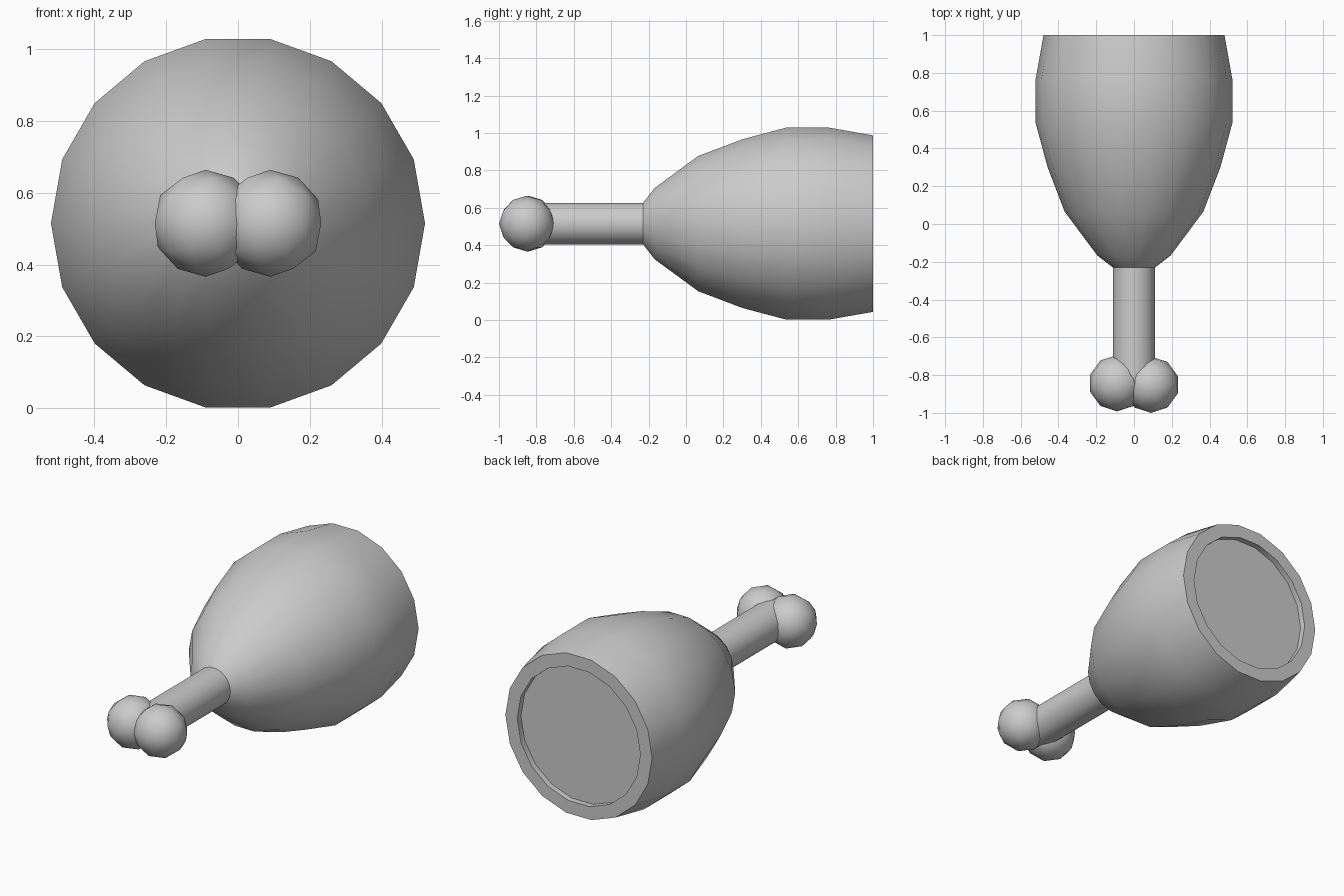
import bpy, bmesh, math
from mathutils import Matrix

if "Cube" in bpy.data.objects:
    bpy.data.objects.remove(bpy.data.objects["Cube"])

CZ = 0.515      # height of the central axis
SIDES = 18


def finish(name, bm):
    bmesh.ops.recalc_face_normals(bm, faces=bm.faces)
    mesh = bpy.data.meshes.new(name)
    bm.to_mesh(mesh)
    bm.free()
    ob = bpy.data.objects.new(name, mesh)
    bpy.context.collection.objects.link(ob)
    bpy.ops.object.select_all(action='DESELECT')
    ob.select_set(True)
    bpy.context.view_layer.objects.active = ob
    bpy.ops.object.shade_smooth_by_angle(angle=math.radians(40))
    return ob


def lathe(name, profile, cap_start=False, cap_end=False):
    """Revolve (y, radius) points around the y axis."""
    bm = bmesh.new()
    rings = []
    for y, r in profile:
        rings.append([bm.verts.new((r * math.cos(a), y, CZ + r * math.sin(a)))
                      for a in (math.tau * i / SIDES for i in range(SIDES))])
    for a, b in zip(rings, rings[1:]):
        for i in range(SIDES):
            j = (i + 1) % SIDES
            bm.faces.new((a[i], a[j], b[j], b[i]))
    if cap_start:
        bm.faces.new(rings[0])
    if cap_end:
        bm.faces.new(rings[-1])
    return finish(name, bm)


# Meat: bulging body, flat cut rim and shallow recessed face at the back
lathe("meat", [(-0.23, 0.112), (-0.167, 0.194), (0.065, 0.367), (0.302, 0.458),
               (0.535, 0.521), (0.765, 0.521), (1.0, 0.479),
               (1.0, 0.402), (0.965, 0.402)], cap_end=True)

# Bone shaft
lathe("bone_shaft", [(-0.85, 0.112), (-0.23, 0.112)], cap_start=True)

# Two rounded knobs at the end of the bone
for side, label, y in ((-1, "left", -0.843), (1, "right", -0.851)):
    bm = bmesh.new()
    bmesh.ops.create_icosphere(bm, subdivisions=2, radius=0.149,
                               matrix=Matrix.Translation((side * 0.09, y, CZ)))
    finish("bone_knob_" + label, bm)
